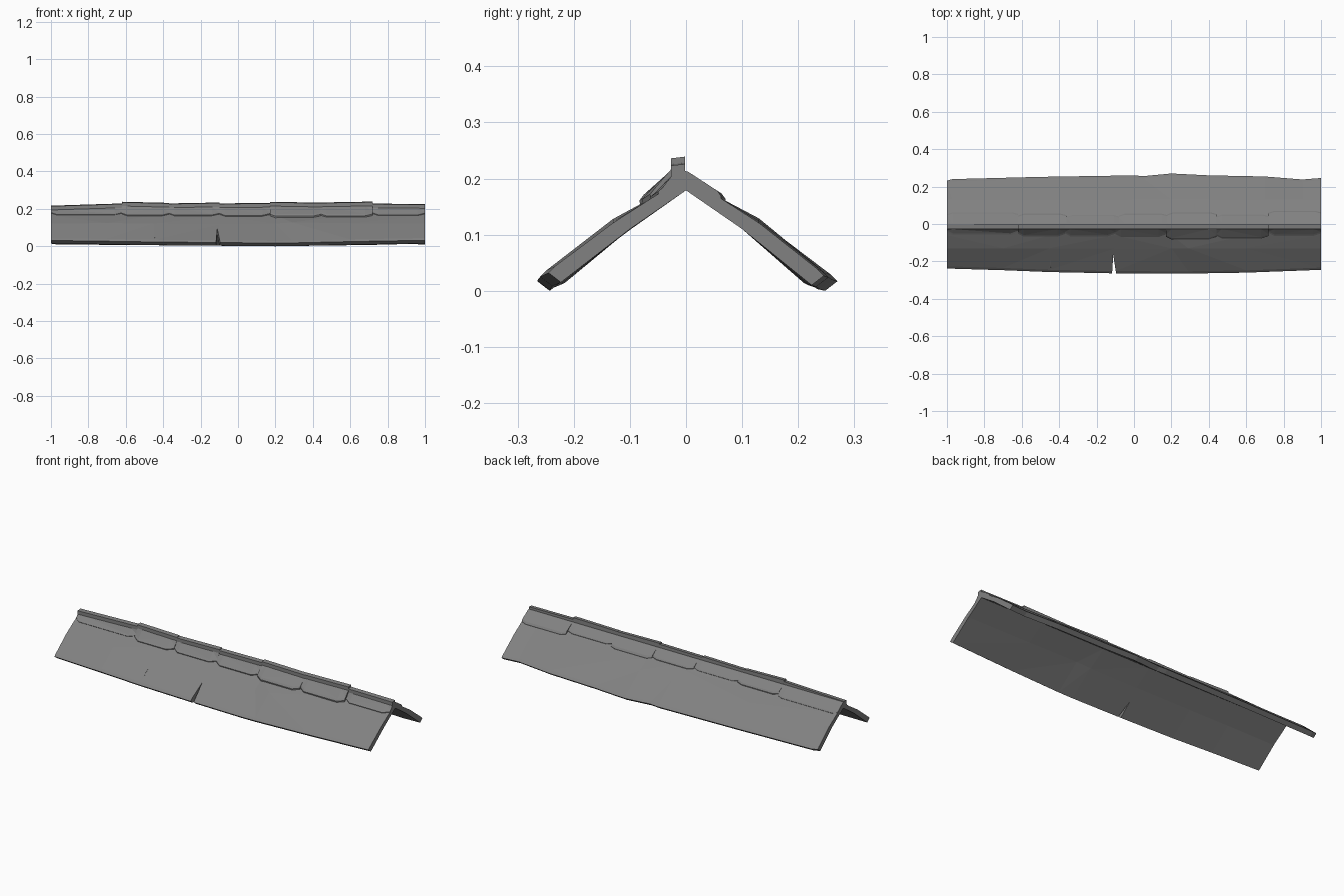
import bpy, bmesh

if "Cube" in bpy.data.objects:
    bpy.data.objects.remove(bpy.data.objects["Cube"])

stone = bpy.data.materials.new("weathered grey")
stone.diffuse_color = (0.22, 0.22, 0.22, 1)
stone.use_nodes = True
stone.node_tree.nodes["Principled BSDF"].inputs["Base Color"].default_value = stone.diffuse_color


def loft(name, stations):
    """Closed solid through (x, [(y, z), ...]) cross-sections."""
    bm = bmesh.new()
    rings = [[bm.verts.new((x, y, z)) for y, z in sec] for x, sec in stations]
    n = len(rings[0])
    for a, b in zip(rings, rings[1:]):
        for i in range(n):
            j = (i + 1) % n
            bm.faces.new((a[i], a[j], b[j], b[i]))
    bm.faces.new(rings[0])
    bm.faces.new(rings[-1])
    bmesh.ops.triangulate(bm, faces=bm.faces[:])
    bmesh.ops.recalc_face_normals(bm, faces=bm.faces[:])
    me = bpy.data.meshes.new(name)
    bm.to_mesh(me)
    bm.free()
    me.materials.append(stone)
    ob = bpy.data.objects.new(name, me)
    bpy.context.collection.objects.link(ob)
    return ob


def slab(name, side, rows):
    """Sloping roof slab; rows hold x, eave reach, eave height, bulge."""
    st = []
    for x, e, zb, b in rows:
        sec = [(e, zb + .017), (e - .012, zb + .029), (.13, .121 + b),
               (.06, .166), (0, .203), (0, .179), (.1, .110 + b * .5),
               (e - .022, zb)]
        st.append((x, [(side * y, z) for y, z in sec]))
    return loft(name, st)


# Two roof slopes with uneven eaves
front = slab("front_slope", -1, [
    (-1, .238, .014, 0), (-.7, .247, .010, .003), (-.45, .257, .006, 0),
    (-.1, .264, .003, -.003), (.2, .265, 0, 0), (.29, .265, .001, .007),
    (.6, .260, .008, .002), (1, .245, .015, 0)])
slab("back_slope", 1, [
    (-1, .232, .014, 0), (-.97, .240, .010, 0), (-.5, .252, .006, .003),
    (0, .260, .002, 0), (.05, .256, .003, .002), (.2, .270, 0, .005),
    (.4, .260, .003, .008), (.7, .254, .007, .004), (.9, .238, .012, 0),
    (1, .246, .010, 0)])


# Cracks cut into the front eave
def crack(x, width, inner, lean, floor):
    cut = loft("crack_cutter", [
        (x - width, [(-.3, floor - .02), (-.3, .15), (-.295, .15), (-.295, floor - .02)]),
        (x + lean, [(-.3, floor - .02), (-.3, .15), (inner, .15), (inner, floor + .065)]),
        (x + width, [(-.3, floor - .02), (-.3, .15), (-.295, .15), (-.295, floor - .02)])])
    mod = front.modifiers.new("crack", 'BOOLEAN')
    mod.object = cut
    mod.solver = 'EXACT'
    bpy.context.view_layer.objects.active = front
    bpy.ops.object.modifier_apply(modifier=mod.name)
    bpy.data.objects.remove(cut)


crack(-.105, .014, -.165, -.006, -.02)
crack(-.45, .006, -.175, .004, .02)


def slope_z(y):
    return .203 - .66 * y


# Front ridge tiles, each with the upstanding crest
for i, (x0, x1, reach, lift, top0, top1) in enumerate([
        (-1, -.62, .056, .006, .214, .226), (-.62, -.37, .066, .011, .235, .229),
        (-.37, -.10, .064, .010, .226, .231), (-.10, .17, .068, .012, .226, .229),
        (.17, .44, .081, .019, .235, .230), (.44, .72, .076, .017, .231, .236),
        (.72, 1, .062, .009, .225, .223)]):
    st = []
    for x, r in ((x0, reach - .016), (x0 + .03, reach),
                 (x1 - .04, reach), (x1, reach - .014)):
        t = top0 + (top1 - top0) * (x - x0) / (x1 - x0)
        st.append((x, [(-r, slope_z(r) - .002), (-r - .002, slope_z(r) + lift * .6),
                       (-r + .006, slope_z(r) + lift + .003), (-.027, t - .020),
                       (-.027, t), (-.002, t + .003), (-.001, .19)]))
    loft("front_ridge_tile_%d" % i, st)

# Back ridge tiles
for i, (x0, x1, reach, lift) in enumerate([
        (-1, -.62, .062, .007), (-.62, -.36, .055, .011), (-.36, -.08, .048, .006),
        (-.08, .18, .055, .009), (.18, .44, .062, .012), (.44, .72, .050, .007),
        (.72, 1, .070, .012)]):
    st = []
    for x, r in ((x0, reach - .010), (x0 + .03, reach),
                 (x1 - .03, reach), (x1, reach - .008)):
        st.append((x, [(-.004, .19), (-.004, .214), (.004, .212),
                       (r - .006, slope_z(r) + lift + .004),
                       (r, slope_z(r) + lift * .6), (r, slope_z(r) - .003)]))
    loft("back_ridge_tile_%d" % i, st)
